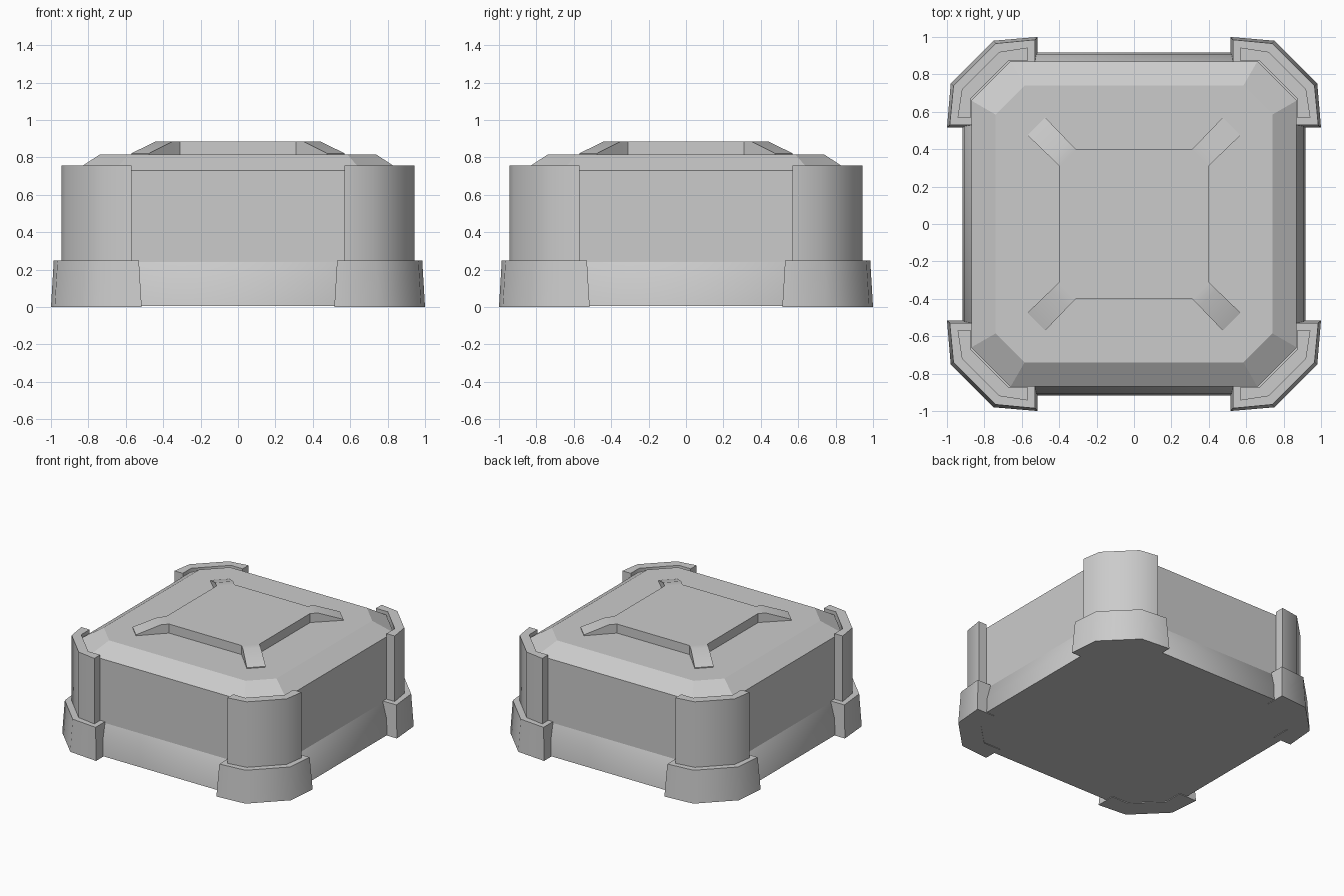
import bpy, bmesh, math

if "Cube" in bpy.data.objects:
    bpy.data.objects.remove(bpy.data.objects["Cube"])

grey = bpy.data.materials.new("light grey")
grey.diffuse_color = (0.6, 0.6, 0.6, 1)
grey.use_nodes = True
grey.node_tree.nodes["Principled BSDF"].inputs["Base Color"].default_value = grey.diffuse_color


def finish(name, bm, angle=None):
    bmesh.ops.recalc_face_normals(bm, faces=bm.faces)
    me = bpy.data.meshes.new(name)
    bm.to_mesh(me)
    bm.free()
    me.materials.append(grey)
    if angle:
        me.shade_smooth()
        me.set_sharp_from_angle(angle=math.radians(angle))
    ob = bpy.data.objects.new(name, me)
    bpy.context.collection.objects.link(ob)
    return ob


def turn(p, k):
    """Rotate an (x, y) point by k quarter turns."""
    x, y = p
    for _ in range(k):
        x, y = -y, x
    return x, y


def loft(bm, rings, bottom=True, top=True):
    """Skin rings given as (z, points)."""
    vs = [[bm.verts.new((x, y, z)) for x, y in pts] for z, pts in rings]
    n = len(vs[0])
    for a, b in zip(vs, vs[1:]):
        for i in range(n):
            j = (i + 1) % n
            bm.faces.new((a[i], a[j], b[j], b[i]))
    if bottom:
        bm.faces.new(vs[0][::-1])
    if top:
        bm.faces.new(vs[-1])


def octagon(half, cut):
    return [turn(p, k) for k in range(4) for p in ((half, cut), (cut, half))]


# main body with bevelled roof
bm = bmesh.new()
loft(bm, [(0.24, octagon(0.87, 0.66)), (0.73, octagon(0.87, 0.66)),
          (0.815, octagon(0.74, 0.585))], bottom=False)
finish("body", bm)

# softly flared skirt around the foot of the body
bm = bmesh.new()
loft(bm, [(0.005, octagon(0.917, 0.69)), (0.13, octagon(0.905, 0.68)),
          (0.24, octagon(0.87, 0.66))], top=False)
finish("skirt", bm, 50)


def bracket(end, outer, bend, flat, inner, inner_cut):
    """Plan of one corner wrap: outer bent face and inner face."""
    half = [(outer, end), (flat, bend)]
    back = [(inner, inner_cut), (inner, end)]
    return (half + [(y, x) for x, y in half[::-1]]
            + [(y, x) for x, y in back[::-1]] + back[:1] + back[1:])


def corners(name, rings):
    bm = bmesh.new()
    for k in range(4):
        loft(bm, [(z, [turn(p, k) for p in pts]) for z, pts in rings])
    finish(name, bm, 50)


# four upright corner guards
post = bracket(0.57, 0.943, 0.72, 0.92, 0.872, 0.672)
corners("corner_posts", [(0.245, post), (0.757, post)])

# four wider tapered corner feet
corners("corner_feet", [
    (0.0, bracket(0.515, 1.0, 0.75, 0.98, 0.85, 0.66)),
    (0.25, bracket(0.53, 0.985, 0.74, 0.965, 0.85, 0.66))])

# raised roof plate with four arms sloping down to the roof
bm = bmesh.new()
plan = [(0.40, 0.31, 0.885), (0.44, 0.35, 0.885), (0.57, 0.475, 0.822),
        (0.475, 0.57, 0.822), (0.35, 0.44, 0.885), (0.31, 0.40, 0.885)]
tops, lows = [], []
for k in range(4):
    for x, y, z in plan:
        px, py = turn((x, y), k)
        tops.append(bm.verts.new((px, py, z)))
        lows.append(bm.verts.new((px, py, 0.81)))
for i in range(24):
    j = (i + 1) % 24
    bm.faces.new((lows[i], lows[j], tops[j], tops[i]))
for k in range(4):
    v = tops[6 * k:6 * k + 6]
    bm.faces.new((v[0], v[1], v[4], v[5]))
    bm.faces.new((v[1], v[2], v[3], v[4]))
bm.faces.new([tops[6 * k + i] for k in range(4) for i in (0, 5)])
finish("roof_plate", bm, 30)
